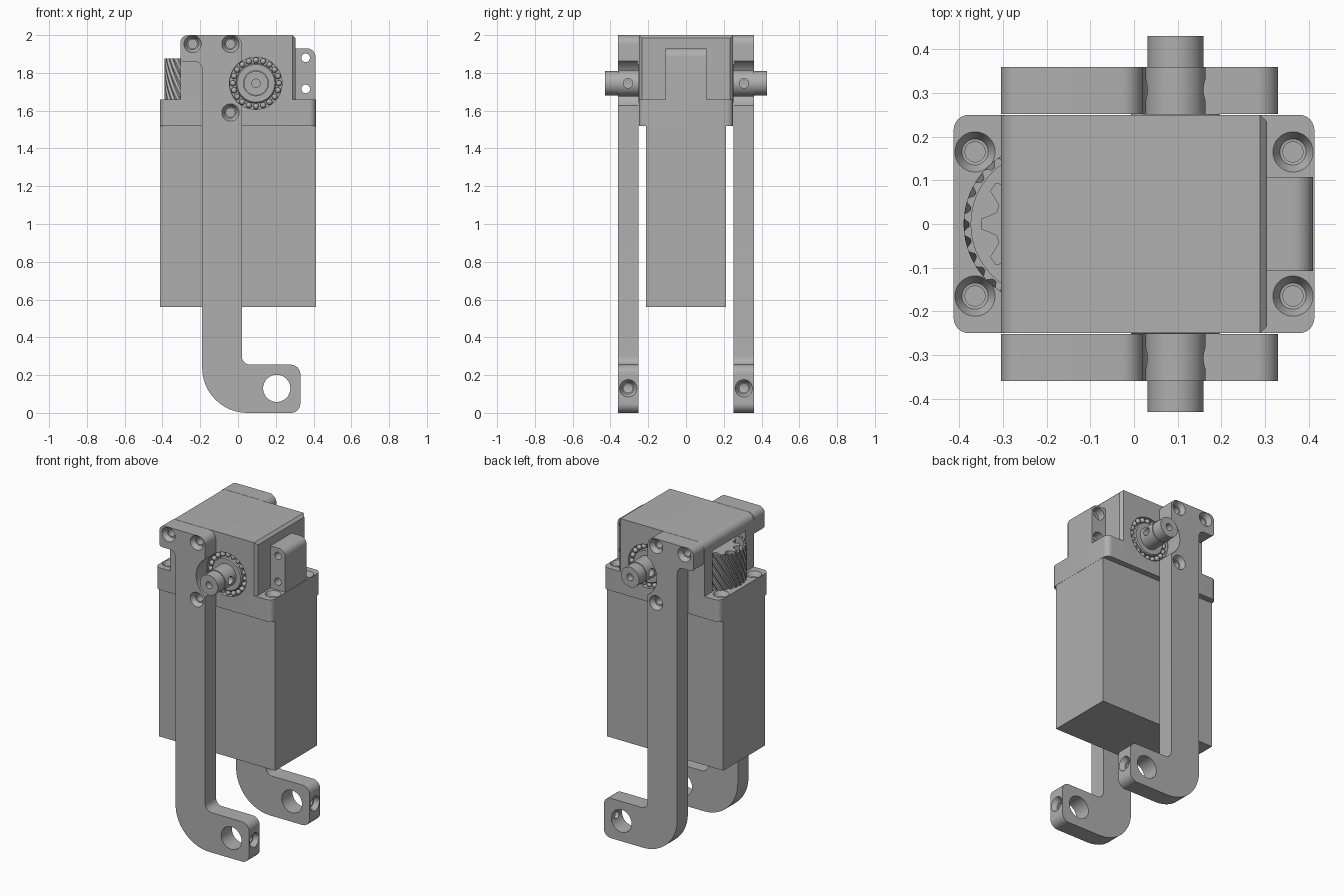
import bpy, bmesh, math
from mathutils import Vector, Matrix

if "Cube" in bpy.data.objects:
    bpy.data.objects.remove(bpy.data.objects["Cube"], do_unlink=True)

GREY = (0.43, 0.43, 0.43, 1.0)
metal = bpy.data.materials.new("plain grey")
metal.use_nodes = True
metal.diffuse_color = GREY
for node in metal.node_tree.nodes:
    if node.type == 'BSDF_PRINCIPLED':
        node.inputs["Base Color"].default_value = GREY


def make(name, bm):
    bmesh.ops.recalc_face_normals(bm, faces=bm.faces)
    mesh = bpy.data.meshes.new(name)
    bm.to_mesh(mesh)
    bm.free()
    mesh.materials.append(metal)
    obj = bpy.data.objects.new(name, mesh)
    bpy.context.collection.objects.link(obj)
    return obj


def rounded(corners, steps=8):
    """Outline from (u, v, radius) corners, each filleted by an arc."""
    out = []
    for i, (u, v, r) in enumerate(corners):
        p = Vector((u, v))
        if r == 0:
            out.append(p)
            continue
        a = (Vector(corners[i - 1][:2]) - p).normalized()
        b = (Vector(corners[(i + 1) % len(corners)][:2]) - p).normalized()
        half = a.angle(b) / 2
        centre = p + (a + b).normalized() * r / math.sin(half)
        start = p + a * r / math.tan(half) - centre
        end = p + b * r / math.tan(half) - centre
        sweep = start.angle_signed(end)
        for k in range(steps + 1):
            out.append(centre + Matrix.Rotation(-sweep * k / steps, 2) @ start)
    return out


def prism(outline, low, high, axis):
    """Extrude an outline along y (outline in xz) or z (outline in xy)."""
    bm = bmesh.new()
    place = (lambda p, t: (p.x, t, p.y)) if axis == 'y' else (lambda p, t: (p.x, p.y, t))
    face = bm.faces.new([bm.verts.new(place(p, low)) for p in outline])
    grown = bmesh.ops.extrude_face_region(bm, geom=[face])["geom"]
    moved = [v for v in grown if isinstance(v, bmesh.types.BMVert)]
    bmesh.ops.translate(bm, verts=moved, vec=place(Vector((0, 0)), high - low))
    return bm


def lathe(name, profile, origin, direction, sides=40):
    """Closed solid of revolution from (radius, distance) rings."""
    bm = bmesh.new()
    turn = Vector(direction).to_track_quat('Z', 'Y')
    rings = []
    for r, d in profile:
        rings.append([bm.verts.new(Vector(origin) + turn @ Vector(
            (r * math.cos(math.tau * k / sides), r * math.sin(math.tau * k / sides), d)))
            for k in range(sides)])
    for low, high in zip(rings, rings[1:]):
        for k in range(sides):
            n = (k + 1) % sides
            bm.faces.new((low[k], low[n], high[n], high[k]))
    bm.faces.new(rings[0])
    bm.faces.new(rings[-1])
    return make(name, bm)


def cut(obj, profile, origin, direction, sides=40):
    tool = lathe("cutter", profile, origin, direction, sides)
    tool.hide_render = True
    mod = obj.modifiers.new("cut", 'BOOLEAN')
    mod.operation, mod.solver, mod.object = 'DIFFERENCE', 'EXACT', tool
    bpy.context.view_layer.update()
    graph = bpy.context.evaluated_depsgraph_get()
    mesh = bpy.data.meshes.new_from_object(obj.evaluated_get(graph))
    obj.modifiers.clear()
    obj.data = mesh
    bpy.data.objects.remove(tool, do_unlink=True)


def finish(obj):
    bpy.ops.object.select_all(action='DESELECT')
    obj.select_set(True)
    bpy.context.view_layer.objects.active = obj
    bpy.ops.object.shade_smooth_by_angle(angle=math.radians(30))


def screw(depth):
    return [(0.046, -0.02), (0.046, 0), (0.03, 0.03), (0.023, 0.031), (0.023, depth)]


def rectangle(x, y, r):
    return rounded([(-x, -y, r), (x, -y, r), (x, y, r), (-x, y, r)])


AX, AZ = 0.095, 1.745      # output shaft centre
parts = []

# Motor block and mounting flange
motor = make("motor_block", prism(rectangle(0.412, 0.212, 0), 0.56, 1.52, 'z'))
flange = make("mounting_flange", prism(rectangle(0.413, 0.25, 0.035), 1.52, 1.66, 'z'))
for x in (-0.364, 0.364):
    for y in (-0.165, 0.165):
        cut(flange, screw(0.1), (x, y, 1.66), (0, 0, -1))

# Gear housing: rounded left top edge, chamfered right edges
bm = prism(rounded([(-0.305, 1.66, 0), (0.305, 1.66, 0), (0.305, 2, 0), (-0.305, 2, 0.045)]),
           -0.25, 0.25, 'y')
edges = [e for e in bm.edges if all(v.co.x > 0.3 for v in e.verts)
         and sum(v.co.z for v in e.verts) / 2 > 1.7]
bmesh.ops.bevel(bm, geom=edges, offset=0.016, segments=1, affect='EDGES')
housing = make("gear_housing", bm)
cut(housing, [(0.195, 0), (0.195, 0.27)], (-0.206, 0, 1.65), (0, 0, 1), 64)
for s in (-1, 1):
    for obj in (housing, flange):
        cut(obj, [(0.138, -0.03), (0.138, 0.03)], (AX, s * 0.25, AZ), (0, -s, 0), 48)

# Side lug with two cross holes
lug = make("side_lug", prism(rounded([(0.3, 1.66, 0), (0.41, 1.66, 0), (0.41, 1.93, 0.045),
                                      (0.3, 1.93, 0)]), -0.108, 0.108, 'y'))
for z in (1.715, 1.88):
    cut(lug, [(0.023, -0.1), (0.023, 0.4)], (0.358, -0.15, z), (0, 1, 0))
    cut(lug, [(0.04, -0.02), (0.04, 0.05)], (0.358, 0.108, z), (0, -1, 0))
parts += [motor, flange, housing, lug]

# Helical ring gear showing through the left opening
teeth, layers = 30, 8
bm = bmesh.new()
rings = []
for j in range(layers + 1):
    ring = []
    for k in range(teeth * 4):
        a = math.tau * k / (teeth * 4) - 0.75 * j / layers
        r = 0.184 if k % 4 < 2 else 0.172
        ring.append(bm.verts.new((-0.206 + r * math.cos(a), r * math.sin(a),
                                  1.655 + 0.222 * j / layers)))
    rings.append(ring)
for low, high in zip(rings, rings[1:]):
    for k in range(len(low)):
        n = (k + 1) % len(low)
        bm.faces.new((low[k], low[n], high[n], high[k]))
bm.faces.new(rings[0])
bm.faces.new(rings[-1])
gear = make("helical_gear", bm)
cut(gear, [(0.167, -0.02), (0.167, 0.05)], (-0.206, 0, 1.877), (0, 0, -1), 64)
parts.append(gear)

# Inner spur gear
star = []
for k in range(40):
    a = math.tau * (k - 0.5) / 40
    r = 0.145 if k % 4 < 2 else 0.112
    star.append(Vector((-0.206 + r * math.cos(a), r * math.sin(a))))
parts.append(make("inner_spur_gear", prism(star, 1.80, 1.87, 'z')))

# Output shaft with stepped ends, end holes and cross holes
shaft = lathe("output_shaft", [(0.064, -0.43), (0.064, -0.36), (0.069, -0.36),
                               (0.069, 0.36), (0.064, 0.36), (0.064, 0.43)],
              (AX, 0, AZ), (0, 1, 0))
for s in (-1, 1):
    cut(shaft, [(0.022, -0.02), (0.022, 0.04)], (AX, s * 0.43, AZ), (0, -s, 0), 24)
    cut(shaft, [(0.025, -0.1), (0.025, 0.1)], (AX, s * 0.307, AZ), (1, 0, 0), 24)
parts.append(shaft)

arm_outline = rounded([
    (-0.305, 2, 0.04), (-0.305, 1.86, 0.02), (-0.19, 1.86, 0.04), (-0.19, 0, 0.24),
    (0.33, 0, 0.05), (0.33, 0.255, 0.05), (0.02, 0.255, 0.045), (0.02, 2, 0.05)], 12)

for s, side in ((-1, "front"), (1, "back")):
    # Bearing: inner race and balls
    parts.append(lathe(side + "_bearing_race", [(0.106, 0.2), (0.106, 0.246), (0.1, 0.252),
                                                (0.06, 0.252)], (AX, 0, AZ), (0, s, 0)))
    bm = bmesh.new()
    for k in range(20):
        a = math.tau * k / 20
        spot = Vector((AX + 0.122 * math.cos(a), s * 0.234, AZ + 0.122 * math.sin(a)))
        bmesh.ops.create_icosphere(bm, subdivisions=2, radius=0.016,
                                   matrix=Matrix.Translation(spot))
    parts.append(make(side + "_bearing_balls", bm))

    # Hooked mounting arm, notched around the bearing
    low, high = sorted((s * 0.252, s * 0.36))
    arm = make(side + "_mounting_arm", prism(arm_outline, low, high, 'y'))
    cut(arm, [(0.14, 0.2), (0.14, 0.4)], (AX, 0, AZ), (0, s, 0), 48)
    for x, z in ((-0.24, 1.953), (-0.04, 1.953), (-0.04, 1.59)):
        cut(arm, screw(0.09), (x, s * 0.36, z), (0, -s, 0))
    cut(arm, [(0.072, 0.2), (0.072, 0.4)], (0.205, 0, 0.13), (0, s, 0))
    cut(arm, screw(0.1), (0.33, s * 0.306, 0.13), (-1, 0, 0))
    parts.append(arm)

for obj in parts:
    finish(obj)
